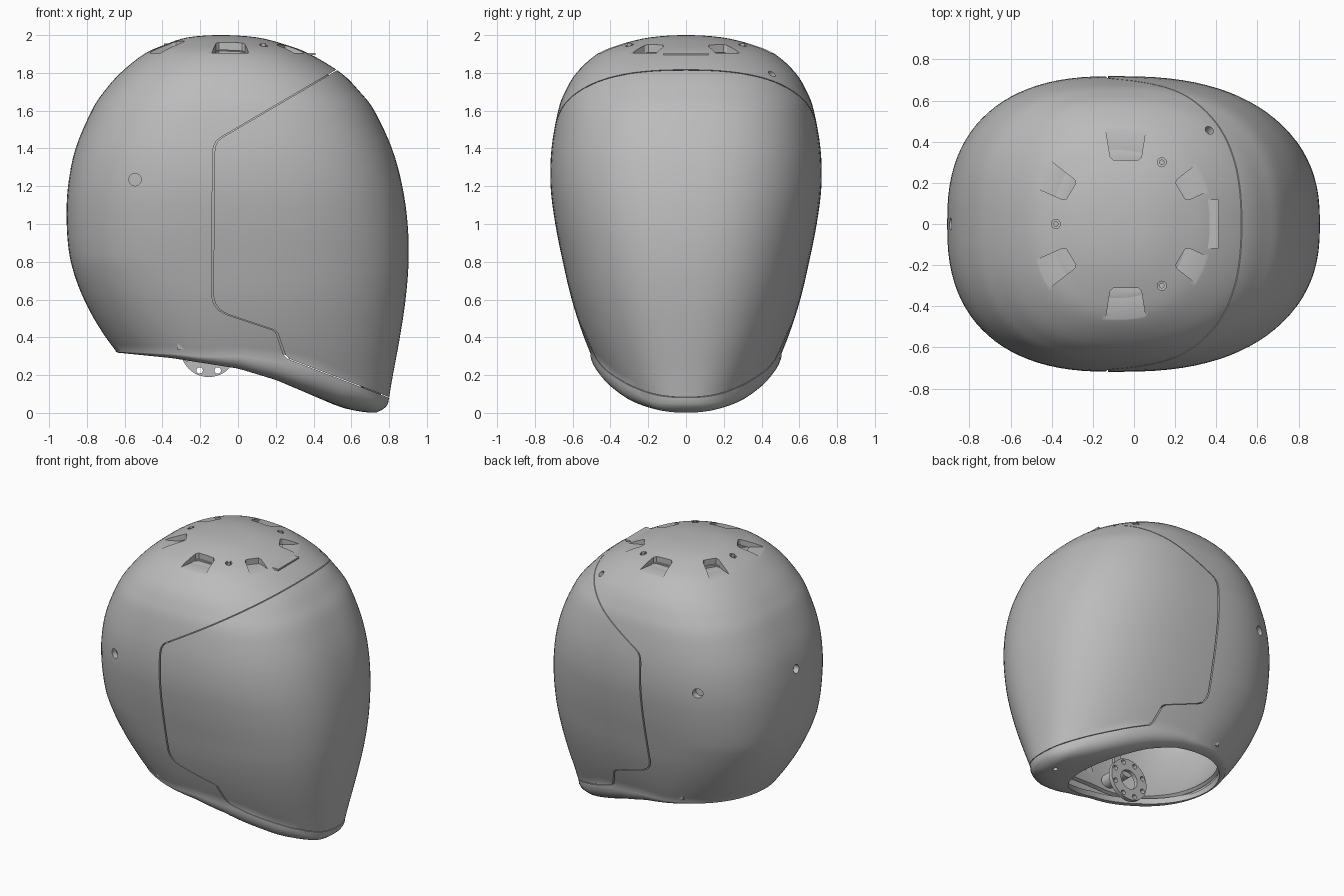
import bpy, bmesh, math
from math import cos, sin, pi, radians
from mathutils import Matrix, Vector

cube = bpy.data.objects.get("Cube")
if cube:
    bpy.data.objects.remove(cube, do_unlink=True)

grey = bpy.data.materials.new("plain grey")
grey.use_nodes = True
grey.diffuse_color = (0.5, 0.5, 0.5, 1)
grey.node_tree.nodes["Principled BSDF"].inputs["Base Color"].default_value = (0.5, 0.5, 0.5, 1)

# Body profile: height, back x, front x, half width (first row mirrors the crown)
ROWS = [(1.988, .1, -.27, -.19), (2, -.09, -.09, 0), (1.988, -.265, .1, .19),
        (1.95, -.385, .25, .35), (1.9, -.497, .38, .47), (1.8, -.622, .545, .58),
        (1.7, -.71, .645, .64), (1.6, -.775, .722, .677), (1.4, -.86, .815, .712),
        (1.2, -.9, .87, .717), (1, -.907, .898, .692), (.8, -.885, .903, .652),
        (.6, -.815, .887, .605), (.4, -.7, .857, .54), (.2, -.54, .82, .455),
        (0, -.36, .785, .35), (-.2, -.2, .74, .25)]
MID = 10                     # row at z = 1, below which rings follow the rim
RIM = [(-.7, .325), (-.35, .29), (0, .235), (.2, .175), (.4, .09), (.55, .025), (.73, -.035), (.9, -.035)]
CURL = [(-.6, .01), (-.2, .04), (.4, .17), (.65, .155), (.8, .107)]
# Squareness of the plan by height, for the front and back halves
FRONT_POWER = [(.2, 2.4), (.7, 2.52), (1.6, 2.52), (1.9, 2.3)]
BACK_POWER = [(.3, 2.05), (.8, 2.52), (1.6, 2.52), (1.9, 2.3)]
XC, N = -.09, 96


def interp(table, x):
    for (x0, y0), (x1, y1) in zip(table, table[1:]):
        if x <= x1:
            return y0 + (y1 - y0) * max(0, (x - x0) / (x1 - x0))
    return table[-1][1]


def row(u):
    i = min(max(int(u), 1), len(ROWS) - 3)
    t = u - i
    p = [Vector(ROWS[i + k]) for k in (-1, 0, 1, 2)]
    return .5 * (2 * p[1] + (p[2] - p[0]) * t + (2 * p[0] - 5 * p[1] + 4 * p[2] - p[3]) * t * t
                 + (3 * p[1] - p[0] - 3 * p[2] + p[3]) * t ** 3)


def spow(v, e):
    return math.copysign(abs(v) ** e, v)


def outline(u, a):
    z, xb, xf, w = row(u)
    e = 2 / interp(FRONT_POWER if cos(a) > 0 else BACK_POWER, z)
    r = xf - XC if cos(a) > 0 else XC - xb
    return Vector((XC + r * spow(cos(a), e), w * spow(sin(a), e), z))


def lower(t, a):
    z = 1 - t * .8
    for _ in range(8):
        p = outline(MID + (1 - z) / .2, a)
        z = 1 - t * (1 - interp(RIM, p.x) - interp(CURL, p.x))
    return p


def curled(t, a):
    p = lower(1, a)
    k = 1 - cos(t * pi / 2)
    x = p.x + (-.085 + .545 * cos(a) - p.x) * k
    y = p.y + (.43 * sin(a) - p.y) * k
    return Vector((x, y, interp(RIM, x) + interp(CURL, p.x) * (1 - sin(t * pi / 2) ** .8)))


def add_object(name, bm):
    me = bpy.data.meshes.new(name)
    bm.to_mesh(me)
    bm.free()
    me.materials.append(grey)
    ob = bpy.data.objects.new(name, me)
    bpy.context.collection.objects.link(ob)
    return ob


def bake(ob):
    bpy.context.view_layer.update()
    me = bpy.data.meshes.new_from_object(ob.evaluated_get(bpy.context.evaluated_depsgraph_get()))
    ob.modifiers.clear()
    ob.data = me


def cut(ob, cutter, operation='DIFFERENCE'):
    m = ob.modifiers.new("cut", 'BOOLEAN')
    m.object, m.operation, m.solver = cutter, operation, 'EXACT'
    bake(ob)


def shell(name, inset, thickness, with_curl):
    angles = [2 * pi * i / N for i in range(N)]
    rings = [[outline(1 + (MID - 1) * k / 36, a) for a in angles] for k in range(1, 37)]
    rings += [[lower(k / 20, a) for a in angles] for k in range(1, 21)]
    if with_curl:
        rings += [[curled(k / 10, a) for a in angles] for k in range(1, 11)]
    bm = bmesh.new()
    top = bm.verts.new((XC, 0, 2))
    vs = [[bm.verts.new(p) for p in r] for r in rings]
    for i in range(N):
        j = (i + 1) % N
        bm.faces.new((top, vs[0][i], vs[0][j]))
        for r, s in zip(vs, vs[1:]):
            bm.faces.new((r[i], s[i], s[j], r[j]))
    bm.normal_update()
    for v, n in [(v, v.normal.copy()) for v in bm.verts]:
        v.co -= n * inset
    ob = add_object(name, bm)
    m = ob.modifiers.new("wall", 'SOLIDIFY')
    m.thickness, m.offset = thickness, -1
    bake(ob)
    return ob


def prism(bm, points, matrix, depth):
    # Extrude a flat outline along local z, centred
    lo = [bm.verts.new(matrix @ Vector((x, y, -depth / 2))) for x, y in points]
    hi = [bm.verts.new(matrix @ Vector((x, y, depth / 2))) for x, y in points]
    fs = [bm.faces.new(lo[::-1]), bm.faces.new(hi)]
    for i in range(len(lo)):
        j = (i + 1) % len(lo)
        fs.append(bm.faces.new((lo[i], lo[j], hi[j], hi[i])))
    bmesh.ops.recalc_face_normals(bm, faces=fs)


def rod(bm, centre, axis, radius, depth, sides=24):
    rot = Vector(axis).to_track_quat('Z', 'Y').to_matrix().to_4x4()
    circle = [(radius * cos(2 * pi * i / sides), radius * sin(2 * pi * i / sides)) for i in range(sides)]
    prism(bm, circle, Matrix.Translation(centre) @ rot, depth)


SIDEWAYS = Matrix.Rotation(pi / 2, 4, 'X')   # outline x, y become x, z


def visor_region(shift):
    seam = [(.82, 1.999), (.525, 1.82), (-.09, 1.46), (-.115, 1.44), (-.13, 1.41), (-.135, 1.37),
            (-.14, .62), (-.13, .58), (-.105, .545), (-.06, .52), (.18, .44), (.2, .425),
            (.24, .31), (.26, .287), (.8, .08), (1.2, -.07), (1.2, 1.999)]
    bm = bmesh.new()
    prism(bm, [(x + shift, z) for x, z in seam], SIDEWAYS, 2)
    return add_object("visor_cutter", bm)


# Outer shell, visor and inner liner
outer = shell("outer_shell", 0, .04, True)
visor = outer.copy()
visor.data = outer.data.copy()
visor.name = "visor"
bpy.context.collection.objects.link(visor)
liner = shell("inner_liner", .045, .025, False)
helpers = [visor_region(0), visor_region(.01)]
cut(outer, helpers[0])
cut(visor, helpers[1], 'INTERSECT')

# Crown vents: six scoops with flat floors
bm = bmesh.new()
for deg, wide in ((90, .1), (270, .1), (31, .075), (149, .075), (211, .075), (329, .075)):
    scoop = [(.31, -wide * .6), (.325, -wide * .76), (.6, -wide * 1.2),
             (.6, wide * 1.2), (.325, wide * .76), (.31, wide * .6)]
    prism(bm, scoop, Matrix.Translation((-.04, 0, 2.005)) @ Matrix.Rotation(radians(deg), 4, 'Z'), .2)
vents = add_object("vent_cutter", bm)

# Side, rear, chin and screw holes
SCREWS = [(.135, .3, 1.95), (.135, -.3, 1.95), (-.38, 0, 1.95)]
bm = bmesh.new()
rod(bm, (-.545, 0, 1.235), (0, 1, 0), .033, 2)
rod(bm, (-.9, 0, 1.26), (1, 0, 0), .03, .3)
rod(bm, (.68, 0, 0), (0, 0, 1), .018, .14)
rod(bm, (.37, .46, 1.8), (.5, .55, .7), .022, .12)
for p in SCREWS:
    rod(bm, p, (0, 0, 1), .022, .09)
holes = add_object("hole_cutter", bm)
cut(outer, vents)
cut(outer, holes)
cut(liner, vents)
helpers += [vents, holes]

# Screw heads and front lip of the crown
bm = bmesh.new()
for x, y, z in SCREWS:
    rod(bm, (x, y, z - .01), (0, 0, 1), .013, .03, 16)
screws = add_object("crown_screws", bm)
bm = bmesh.new()
prism(bm, [(.33, -.12), (.41, -.12), (.41, .12), (.33, .12)], Matrix.Translation((0, 0, 1.9)), .012)
lip = add_object("crown_lip", bm)

# Ear ring with bolt holes on its hub
bm = bmesh.new()
rod(bm, (-.155, -.25, .34), (0, 1, 0), .15, .03, 48)
ring = add_object("ear_ring", bm)
bm = bmesh.new()
rod(bm, (-.155, -.25, .34), (0, 1, 0), .07, .2, 32)
for i in range(8):
    a = radians(22.5 + 45 * i)
    rod(bm, (-.155 + .125 * sin(a), -.25, .34 + .125 * cos(a)), (0, 1, 0), .017, .2, 16)
ring_cutter = add_object("ring_cutter", bm)
cut(ring, ring_cutter)
helpers.append(ring_cutter)
bm = bmesh.new()
rod(bm, (-.155, -.36, .42), (0, 1, 0), .05, .2)
hub = add_object("ear_hub", bm)

# Inner straps on both sides
bm = bmesh.new()
for side in (-1, 1):
    lean = Matrix.Rotation(side * radians(-8), 4, 'X') @ SIDEWAYS
    for x in (-.29, -.02):
        prism(bm, [(x - .03, .34), (x + .03, .34), (x + .03, 1.3), (x - .03, 1.3)],
              Matrix.Translation((0, side * .43, 0)) @ lean, .02)
straps = add_object("inner_straps", bm)

for h in helpers:
    bpy.data.objects.remove(h, do_unlink=True)

# Smooth shading with crisp edges
bpy.ops.object.select_all(action='DESELECT')
for ob in (outer, visor, liner, screws, lip, ring, hub, straps):
    ob.select_set(True)
    bpy.context.view_layer.objects.active = ob
bpy.ops.object.shade_smooth_by_angle(angle=radians(30))
